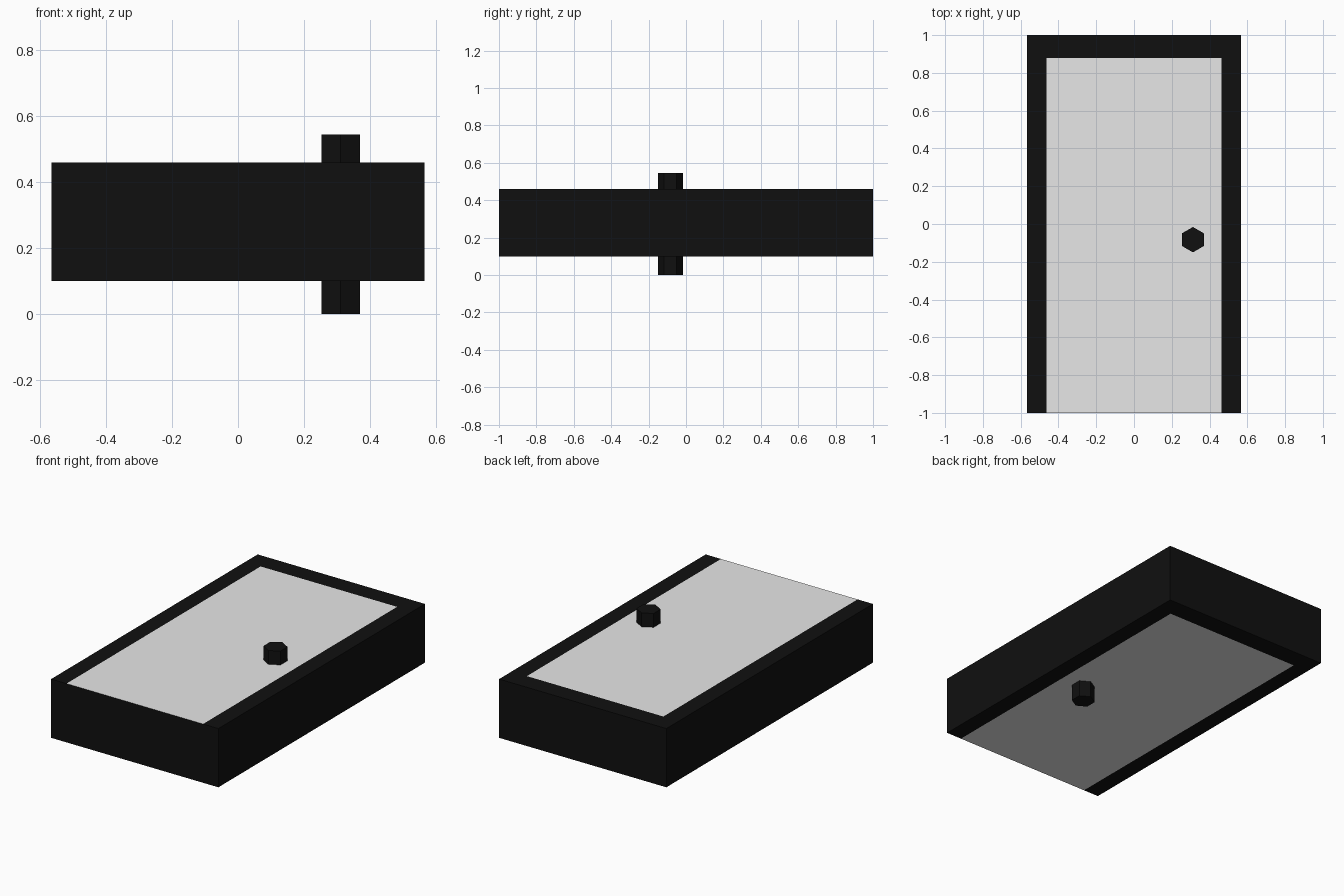
import bpy
import bmesh

cube = bpy.data.objects.get("Cube")
if cube:
    bpy.data.objects.remove(cube, do_unlink=True)


def material(name, value):
    mat = bpy.data.materials.new(name)
    mat.use_nodes = True
    colour = (value, value, value, 1)
    mat.diffuse_color = colour
    mat.node_tree.nodes["Principled BSDF"].inputs["Base Color"].default_value = colour
    return mat


black = material("black", 0.005)
grey = material("light grey", 0.8)

HALF_W, HALF_L = 0.567, 1.0      # outer half width and half length
IN_W, IN_L = 0.463, 0.88         # opening of the frame
LOW, HIGH = 0.10, 0.46           # underside and top


def prism(name, outline, low, high, mats):
    """Extrude a flat outline upwards into a closed solid."""
    bm = bmesh.new()
    base = bm.faces.new([bm.verts.new((x, y, low)) for x, y in outline])
    top = bmesh.ops.extrude_face_region(bm, geom=[base])["geom"]
    verts = [v for v in top if isinstance(v, bmesh.types.BMVert)]
    bmesh.ops.translate(bm, verts=verts, vec=(0, 0, high - low))
    bmesh.ops.recalc_face_normals(bm, faces=bm.faces)
    mesh = bpy.data.meshes.new(name)
    bm.to_mesh(mesh)
    bm.free()
    for mat in mats:
        mesh.materials.append(mat)
    obj = bpy.data.objects.new(name, mesh)
    bpy.context.collection.objects.link(obj)
    return obj


# Three-sided frame, open at the threshold
right_half = [(IN_W, IN_L), (IN_W, -HALF_L), (HALF_W, -HALF_L), (HALF_W, HALF_L)]
left_half = [(-x, y) for x, y in reversed(right_half)]
prism("door_frame", right_half + left_half, LOW, HIGH, [black])

# Door panel: grey broad faces, black edges
panel = prism("door_panel",
              [(-IN_W, -HALF_L), (IN_W, -HALF_L), (IN_W, IN_L), (-IN_W, IN_L)],
              LOW, HIGH, [grey, black])
for face in panel.data.polygons:
    face.material_index = 0 if abs(face.normal.z) > 0.5 else 1

# Hexagonal knobs on both faces
for name, low, high in (("upper_knob", HIGH - 0.02, 0.545), ("lower_knob", 0, LOW + 0.02)):
    bpy.ops.mesh.primitive_cylinder_add(vertices=6, radius=0.067, depth=high - low,
                                        location=(0.312, -0.083, (low + high) / 2))
    knob = bpy.context.object
    knob.name = name
    knob.data.materials.append(black)
